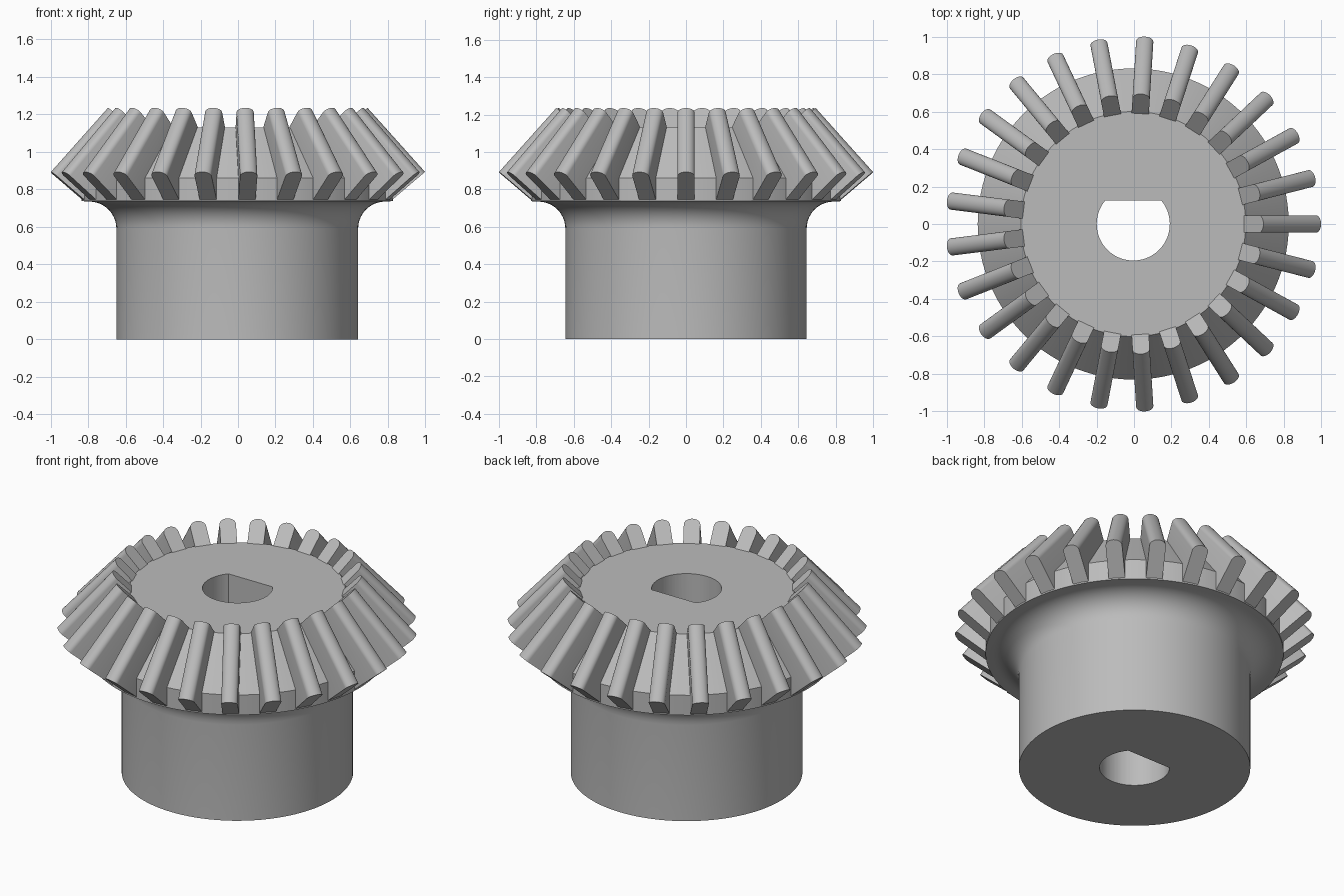
import bpy, bmesh
from math import sin, cos, pi, radians, asin
from mathutils import Matrix, Vector

if "Cube" in bpy.data.objects:
    bpy.data.objects.remove(bpy.data.objects["Cube"])

TEETH = 25
CENTRE_X = -0.004

grey = bpy.data.materials.new("plain grey")
grey.use_nodes = True
colour = (0.5, 0.5, 0.5, 1)
grey.diffuse_color = colour
grey.node_tree.nodes["Principled BSDF"].inputs["Base Color"].default_value = colour


def make_object(name, bm):
    bmesh.ops.recalc_face_normals(bm, faces=bm.faces)
    mesh = bpy.data.meshes.new(name)
    bm.to_mesh(mesh)
    bm.free()
    mesh.materials.append(grey)
    ob = bpy.data.objects.new(name, mesh)
    ob.location.x = CENTRE_X
    bpy.context.collection.objects.link(ob)
    return ob


def activate(ob):
    bpy.ops.object.select_all(action='DESELECT')
    ob.select_set(True)
    bpy.context.view_layer.objects.active = ob


def prism(bm, start, end):
    """Closed solid between two matching outlines."""
    a = [bm.verts.new(p) for p in start]
    b = [bm.verts.new(p) for p in end]
    bm.faces.new(a)
    bm.faces.new(b[::-1])
    for i in range(len(a)):
        j = (i + 1) % len(a)
        bm.faces.new((a[i], b[i], b[j], a[j]))


# Hub and conical gear body, turned from one profile with a filleted neck
fillet = 0.145
neck = [(0.79 - fillet * cos(t * pi / 20), 0.59 + fillet * sin(t * pi / 20)) for t in range(11)]
profile = [(0, 0), (0.645, 0)] + neck + [(0.83, 0.737), (0.83, 0.86), (0.6, 1.13), (0, 1.13)]
bm = bmesh.new()
pts = [bm.verts.new((r, 0, z)) for r, z in profile]
edges = [bm.edges.new(pair) for pair in zip(pts, pts[1:])]
bmesh.ops.spin(bm, geom=pts + edges, cent=(0, 0, 0), axis=(0, 0, 1), angle=2 * pi, steps=100)
bmesh.ops.remove_doubles(bm, verts=bm.verts, dist=0.0005)
body = make_object("gear_body", bm)

# D-shaped shaft bore cut right through
bore_r, flat_y = 0.195, 0.125
a0 = pi - asin(flat_y / bore_r)
sweep = pi + 2 * asin(flat_y / bore_r)
outline = [(bore_r * cos(a0 + sweep * i / 48), bore_r * sin(a0 + sweep * i / 48)) for i in range(49)]
bm = bmesh.new()
prism(bm, [(x, y, -0.2) for x, y in outline], [(x, y, 1.5) for x, y in outline])
cutter = make_object("bore_cutter", bm)
cutter.hide_render = True
activate(body)
cut = body.modifiers.new("bore", 'BOOLEAN')
cut.object = cutter
cut.operation = 'DIFFERENCE'
cut.solver = 'EXACT'
bpy.ops.object.modifier_apply(modifier=cut.name)
bpy.data.objects.remove(cutter)


# Straight bevel teeth with rounded crests
def tooth_section(base, tip, half_width=0.046, crown=0.034):
    base, tip = Vector(base), Vector(tip)
    up = (tip - base).normalized()
    side = Vector((0, 1, 0))
    shoulder = tip - up * crown
    arc = [shoulder + side * half_width * cos(i * pi / 12) + up * crown * sin(i * pi / 12)
           for i in range(13)]
    return [base + side * half_width] + arc + [base - side * half_width]


outer = tooth_section((0.82, 0, 0.738), (1.002, 0, 0.893))
inner = tooth_section((0.575, 0, 1.115), (0.695, 0, 1.235))
bm = bmesh.new()
for k in range(TEETH):
    turn = Matrix.Rotation(2 * pi * k / TEETH, 3, 'Z')
    prism(bm, [turn @ p for p in outer], [turn @ p for p in inner])
teeth = make_object("gear_teeth", bm)

for ob in (body, teeth):
    activate(ob)
    bpy.ops.object.shade_smooth_by_angle(angle=radians(30))
